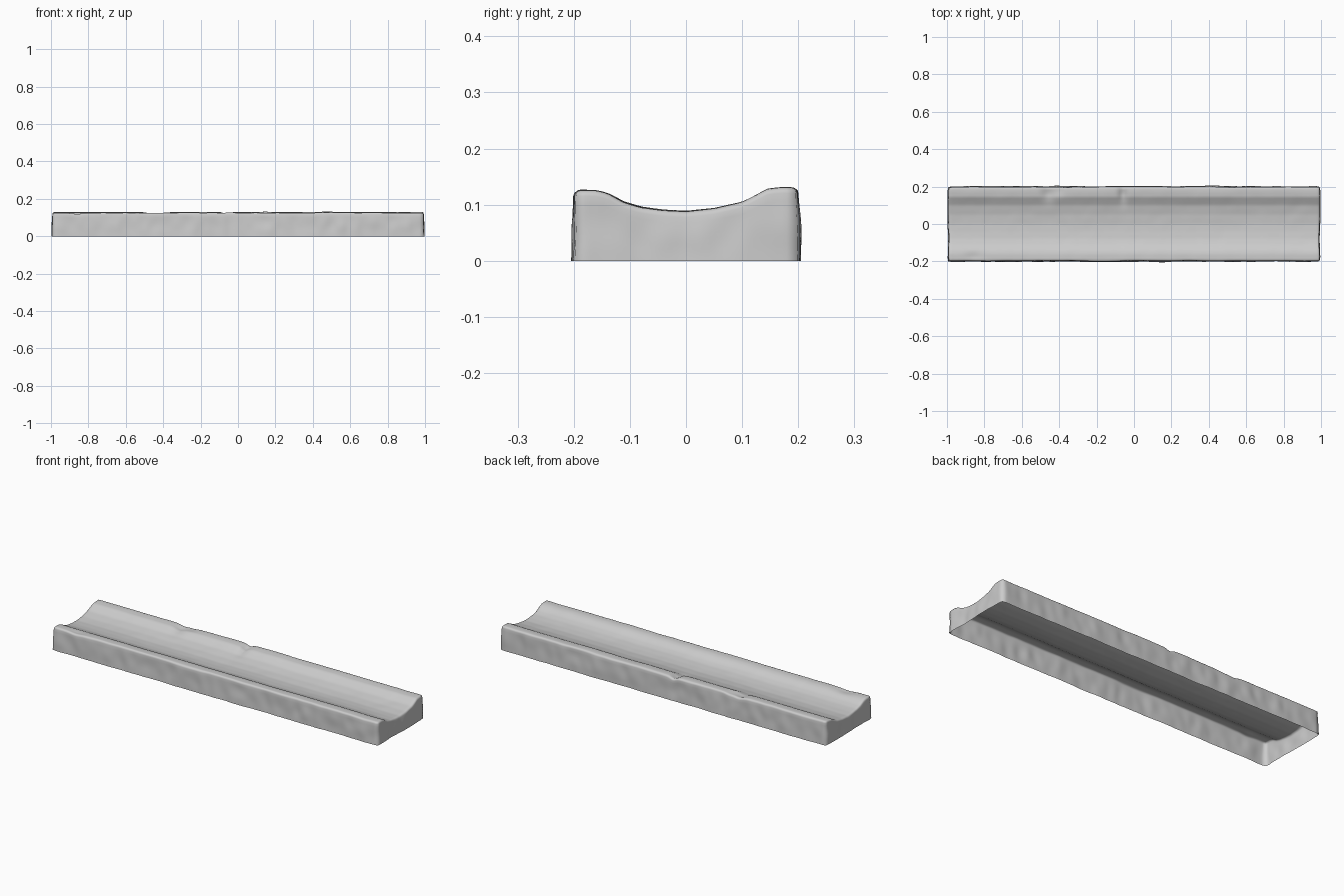
import bpy, bmesh, math
from mathutils import Vector, noise

cube = bpy.data.objects.get("Cube")
if cube:
    bpy.data.objects.remove(cube, do_unlink=True)

LENGTH, WIDTH, ROUND = 1.984, 0.396, 0.01
NX, NY = 180, 44

stone = bpy.data.materials.new("grey_stone")
stone.use_nodes = True
stone.diffuse_color = (0.6, 0.6, 0.6, 1)
stone.node_tree.nodes["Principled BSDF"].inputs["Base Color"].default_value = (0.6, 0.6, 0.6, 1)


def rough(x, y, z, scale):
    return noise.noise(Vector((x, y, z)) * scale)


# Channel cross-section: (y, height) from front rim to back rim
PROFILE = [(-0.21, 0.126), (-0.16, 0.125), (-0.14, 0.12), (-0.11, 0.104), (-0.08, 0.095),
           (-0.04, 0.09), (0, 0.088), (0.05, 0.093), (0.1, 0.104), (0.12, 0.114),
           (0.145, 0.127), (0.17, 0.13), (0.21, 0.13)]
# Chips in the rims: x, y, radius along x, radius along y, depth
CHIPS = [(-0.46, 0.165, 0.035, 0.04, 0.014), (-0.06, 0.16, 0.022, 0.045, 0.016),
         (-0.40, 0.18, 0.03, 0.03, 0.006), (-0.86, -0.175, 0.05, 0.03, 0.007)]


def height(x, y):
    for (y0, z0), (y1, z1) in zip(PROFILE, PROFILE[1:]):
        if y <= y1:
            z = z0 + (z1 - z0) * (y - y0) / (y1 - y0)
            break
    z += 0.002 * rough(x, y, 0, 5) + 0.001 * rough(x, y, 3, 16)
    for cx, cy, rx, ry, depth in CHIPS:
        z -= depth * math.exp(-((x - cx) / rx) ** 2 - ((y - cy) / ry) ** 2)
    return z


# Worn upper surface
bm = bmesh.new()
bmesh.ops.create_grid(bm, x_segments=NX, y_segments=NY, size=1)
for v in bm.verts:
    v.co.x *= LENGTH / 2 - ROUND
    v.co.y *= WIDTH / 2 - ROUND
    v.co.z = height(v.co.x, v.co.y)

# Rounded edge and hollow side walls, open underneath
rim = {}
for v in bm.verts:
    if v.is_boundary:
        ex = abs(v.co.x) > LENGTH / 2 - ROUND - 1e-4
        ey = abs(v.co.y) > WIDTH / 2 - ROUND - 1e-4
        out = Vector((math.copysign(ex, v.co.x), math.copysign(ey, v.co.y), 0))
        rim[v] = (v.co.copy(), out * (0.75 if ex and ey else 1))
edges = [e for e in bm.edges if e.is_boundary]

rings = [(ROUND * math.sin(a), ROUND * (1 - math.cos(a)), 0)
         for a in (math.pi / 6, math.pi / 3, math.pi / 2)]
rings += [(ROUND, ROUND, k / 8) for k in range(1, 9)]
previous = {v: v for v in rim}
for out_by, drop, t in rings:
    ring = {}
    for v, (co, out) in rim.items():
        p = co + out * out_by
        p.z = (co.z - drop) * (1 - t)
        # Tooled dents, deeper near the foot, and a slightly flared base
        dent = 0.004 * rough(p.x, p.y, p.z * 0.5, 6)
        dent += 0.0045 * rough(p.x, p.y, p.z * 0.6 + 5, 18) * (0.3 + math.sin(math.pi * min(t, 0.9)))
        p += out * (dent + 0.004 * t) * out_by / ROUND
        ring[v] = bm.verts.new(p)
    for e in edges:
        a, b = e.verts
        bm.faces.new((previous[a], previous[b], ring[b], ring[a]))
    previous = ring

bmesh.ops.recalc_face_normals(bm, faces=bm.faces)
if sum(f.normal.z * f.calc_area() for f in bm.faces) < 0:
    bmesh.ops.reverse_faces(bm, faces=bm.faces)

mesh = bpy.data.meshes.new("channel_stone")
bm.to_mesh(mesh)
bm.free()
mesh.materials.append(stone)
channel = bpy.data.objects.new("channel_stone", mesh)
bpy.context.collection.objects.link(channel)
for p in mesh.polygons:
    p.use_smooth = True
